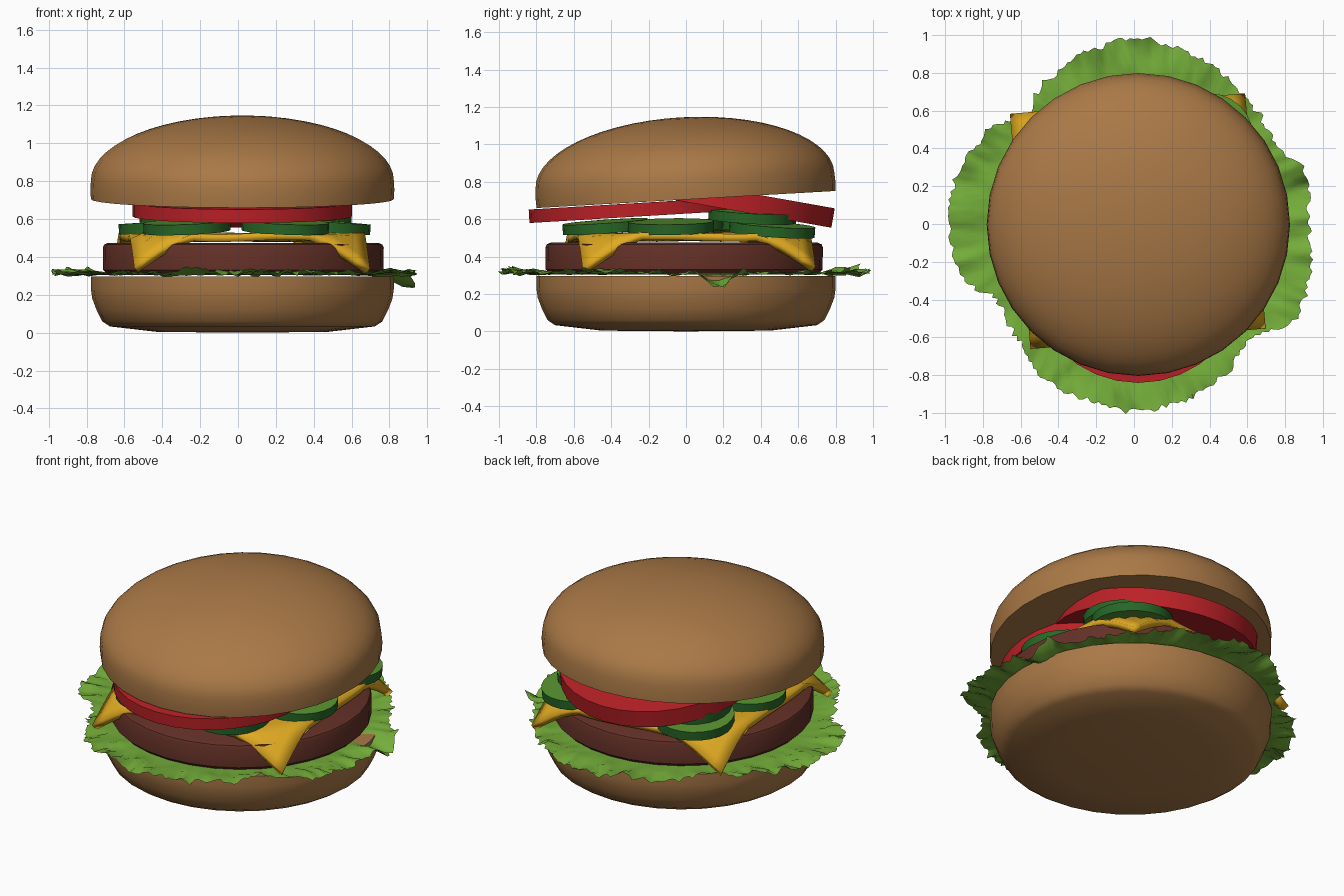
import bpy, bmesh, math, random
from mathutils import Vector, noise

random.seed(4)
cube = bpy.data.objects.get("Cube")
if cube:
    bpy.data.objects.remove(cube, do_unlink=True)


def material(name, rgb):
    m = bpy.data.materials.new(name)
    m.use_nodes = True
    m.diffuse_color = (*rgb, 1)
    m.node_tree.nodes["Principled BSDF"].inputs["Base Color"].default_value = (*rgb, 1)
    return m


BUN = material("toasted bun", (0.40, 0.19, 0.062))
PATTY = material("cooked meat", (0.125, 0.03, 0.02))
CHEESE = material("yellow cheese", (0.74, 0.40, 0.016))
TOMATO = material("tomato red", (0.50, 0.015, 0.02))
SKIN = material("pickle skin", (0.02, 0.135, 0.02))
FLESH = material("pickle flesh", (0.10, 0.30, 0.03))
LEAF = material("lettuce green", (0.175, 0.42, 0.042))


def finish(name, bm, mats, angle=40):
    bmesh.ops.recalc_face_normals(bm, faces=bm.faces)
    mesh = bpy.data.meshes.new(name)
    bm.to_mesh(mesh)
    bm.free()
    for m in mats:
        mesh.materials.append(m)
    ob = bpy.data.objects.new(name, mesh)
    bpy.context.collection.objects.link(ob)
    bpy.ops.object.select_all(action="DESELECT")
    ob.select_set(True)
    bpy.context.view_layer.objects.active = ob
    bpy.ops.object.shade_smooth_by_angle(angle=math.radians(angle))
    return ob


def lathe(name, profile, mats, loc, tilt=(0, 0), steps=32, cap=None):
    """Revolve (radius, height) points; cap is the material index of flat ends."""
    bm = bmesh.new()
    vs = [bm.verts.new((r, 0, z)) for r, z in profile]
    es = [bm.edges.new(p) for p in zip(vs, vs[1:])]
    bmesh.ops.spin(bm, geom=vs + es, cent=(0, 0, 0), axis=(0, 0, 1),
                   angle=math.tau, steps=steps)
    bmesh.ops.remove_doubles(bm, verts=bm.verts, dist=0.0005)
    if cap is not None:
        bm.normal_update()
        for f in bm.faces:
            if abs(f.normal.z) > 0.8:
                f.material_index = cap
    ob = finish(name, bm, mats)
    ob.location = loc
    ob.rotation_euler = (tilt[0], tilt[1], 0)
    return ob


def slice_profile(r, h, bevel=0.0):
    return [(0, -h / 2), (r - bevel, -h / 2), (r, -h / 2 + bevel),
            (r, h / 2 - bevel), (r - bevel, h / 2), (0, h / 2)]


# Bottom bun and domed top bun
lathe("bottom_bun", [(0, 0), (0.45, 0.004), (0.70, 0.033), (0.74, 0.06), (0.77, 0.12),
                     (0.793, 0.18), (0.80, 0.23), (0.80, 0.297), (0, 0.297)],
      [BUN], (0.023, 0, 0))
dome = [(0.80 * math.cos(a), 0.10 + 0.34 * math.sin(a))
        for a in (i * math.pi / 28 for i in range(15))]
lathe("top_bun", [(0, 0), (0.80, 0), (0.803, 0.05)] + dome, [BUN],
      (0.023, 0, 0.705), (0.057, 0))

# Patty with rounded rim
lathe("patty", [(0, 0.31), (0.72, 0.31), (0.74, 0.33), (0.742, 0.45), (0.735, 0.465),
                (0.715, 0.474), (0, 0.474)], [PATTY], (0.028, -0.01, 0))

# Tomato slices leaning in opposite directions
lathe("front_tomato", slice_profile(0.58, 0.072), [TOMATO], (0.023, -0.26, 0.65), (0.06, 0))
lathe("back_tomato", slice_profile(0.58, 0.105), [TOMATO], (0.023, 0.215, 0.707), (-0.175, 0))

# Ring of pickle slices, some stacked
pickles = [(-0.27, -0.43, 0.56), (0.25, -0.43, 0.56), (0.47, -0.08, 0.56),
           (0.40, 0.46, 0.545), (0.37, 0.35, 0.615), (-0.35, 0.42, 0.55),
           (-0.29, 0.36, 0.61), (-0.40, -0.02, 0.56)]
for i, (x, y, z) in enumerate(pickles):
    lathe(f"pickle_{i + 1}", slice_profile(0.23, 0.055), [SKIN, FLESH], (x, y, z),
          (-0.16 * y, 0.16 * x), 24, cap=1)

# Square cheese slice whose corners hang over the patty
bm = bmesh.new()
bmesh.ops.create_grid(bm, x_segments=20, y_segments=20, size=0.625)
for v in bm.verts:
    over = max(0, v.co.xy.length - 0.70)
    v.co.z = -1.0 * over + 0.006 * math.sin(9 * v.co.x) * math.sin(8 * v.co.y)
cheese = finish("cheese_slice", bm, [CHEESE], 60)
cheese.location = (0.02, 0.015, 0.525)
cheese.rotation_euler.z = math.radians(5)
solid = cheese.modifiers.new("thickness", "SOLIDIFY")
solid.thickness = 0.04
solid.offset = -1

# Ruffled lettuce leaf: outer reach every 15 degrees, with torn edge and folds
reach = [.93, .95, .86, .88, .93, .96, .99, .95, .90, .82, .93, .98,
         .98, .96, .83, .87, .95, .97, .99, .97, .94, .86, 1.0, .97]
COUNT, RINGS = 288, 9
bm = bmesh.new()
rows = []
for i in range(COUNT):
    a = math.tau * i / COUNT
    s = i * len(reach) / COUNT
    k = int(s)
    f = (1 - math.cos(math.pi * (s - k))) / 2
    rad = reach[k] * (1 - f) + reach[(k + 1) % len(reach)] * f
    rad += 0.018 * noise.noise(Vector((math.cos(a), math.sin(a), 0)) * 14)
    rad += random.uniform(-0.016, 0.012)
    droop = math.exp(-((math.degrees(a) - 10) / 6) ** 2)
    row = []
    for j in range(RINGS):
        t = j / (RINGS - 1)
        r = 0.5 + (rad - 0.5) * t
        p = Vector((r * math.cos(a), r * math.sin(a), 0))
        wave = noise.noise(p * 7) * 0.045 + noise.noise(p * 17 + Vector((3, 1, 2))) * 0.035
        out = max(0, (r - 0.70) / 0.28)
        p.z = 0.304 + out * (0.022 + wave - 0.10 * droop)
        row.append(bm.verts.new(p))
    rows.append(row)
for i in range(COUNT):
    a, b = rows[i], rows[(i + 1) % COUNT]
    for j in range(RINGS - 1):
        bm.faces.new((a[j], a[j + 1], b[j + 1], b[j]))
finish("lettuce_leaf", bm, [LEAF], 60)
